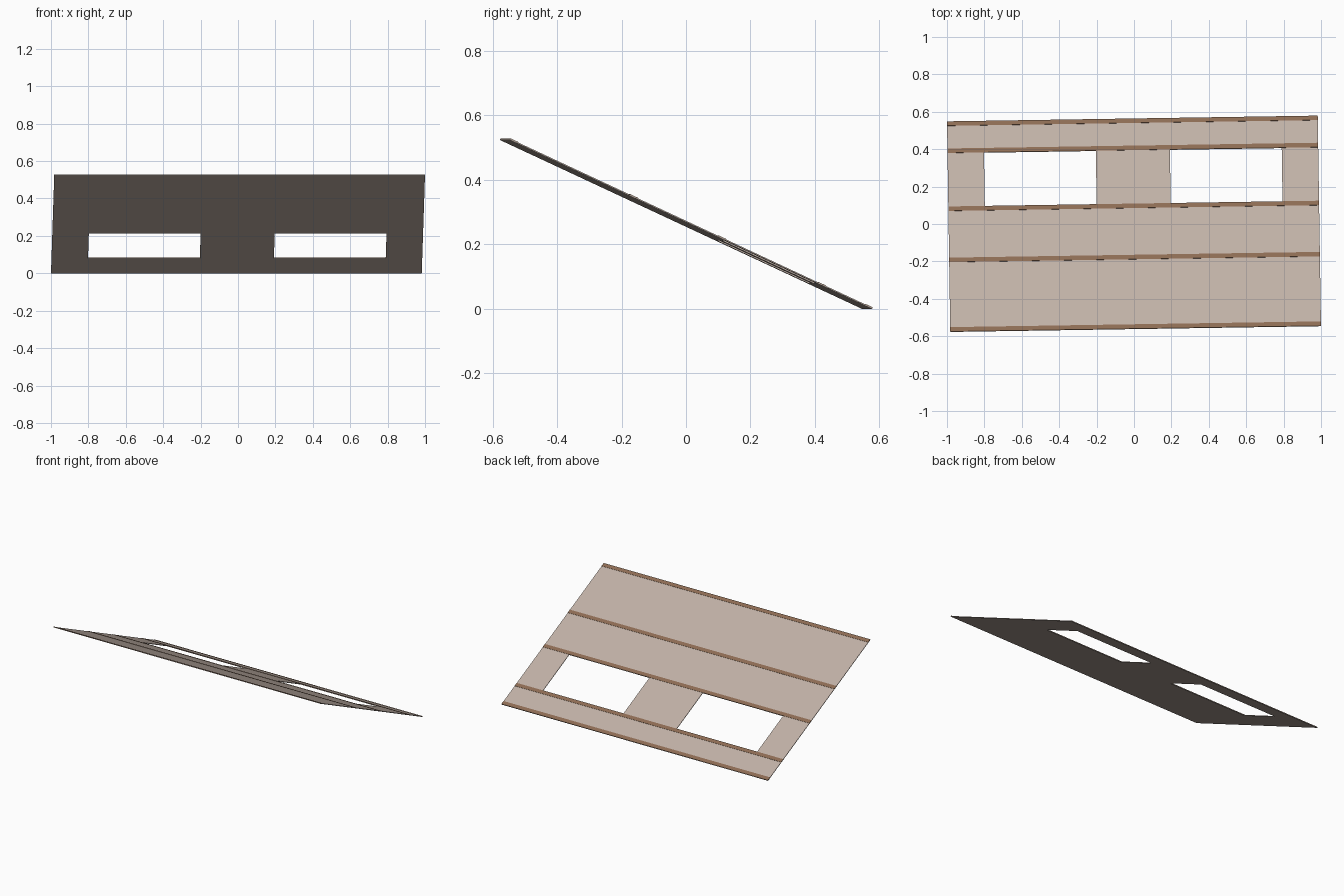
import bpy, bmesh, math
from mathutils import Matrix

if "Cube" in bpy.data.objects:
    bpy.data.objects.remove(bpy.data.objects["Cube"])

HALF_W, HALF_L = 0.9912, 0.62      # half width, half length along the slope
THICK, STRIP_H, STRIP_W = 0.004, 0.0015, 0.026
TILT = math.radians(25)

# Slope and slight turn shared by every part; low edge rests on z = 0
PLACE = (Matrix.Translation((0, 0, HALF_L * math.sin(TILT)))
         @ Matrix.Rotation(0.0155, 4, 'Z') @ Matrix.Rotation(-TILT, 4, 'X'))


def material(name, rgb):
    m = bpy.data.materials.new(name)
    m.diffuse_color = (*rgb, 1)
    m.use_nodes = True
    m.node_tree.nodes["Principled BSDF"].inputs["Base Color"].default_value = m.diffuse_color
    return m


PANEL = material("pale_taupe", (0.53, 0.44, 0.385))
BROWN = material("wood_brown", (0.27, 0.152, 0.088))


def slab(name, xs, ys, z, height, mat, is_hole=lambda x, y: False):
    """Grid of cells in slope coordinates, minus holes, extruded to a slab."""
    bm = bmesh.new()
    grid = [[bm.verts.new((x, y, z)) for y in ys] for x in xs]
    for i in range(len(xs) - 1):
        for j in range(len(ys) - 1):
            if not is_hole((xs[i] + xs[i + 1]) / 2, (ys[j] + ys[j + 1]) / 2):
                bm.faces.new((grid[i][j], grid[i + 1][j],
                              grid[i + 1][j + 1], grid[i][j + 1]))
    ext = bmesh.ops.extrude_face_region(bm, geom=bm.faces[:], use_keep_orig=True)
    for g in ext["geom"]:
        if isinstance(g, bmesh.types.BMVert):
            g.co.z += height
    bmesh.ops.recalc_face_normals(bm, faces=bm.faces[:])
    bm.transform(PLACE)
    me = bpy.data.meshes.new(name)
    bm.to_mesh(me)
    bm.free()
    me.materials.append(mat)
    ob = bpy.data.objects.new(name, me)
    bpy.context.collection.objects.link(ob)
    return ob


# Sloping roof panel with two mirrored openings
HOLE_X, HOLE_Y = (0.198, 0.796), (0.118, 0.434)
slab("roof_panel",
     [-HALF_W, -HOLE_X[1], -HOLE_X[0], HOLE_X[0], HOLE_X[1], HALF_W],
     [-HALF_L, *HOLE_Y, HALF_L], 0, THICK, PANEL,
     lambda x, y: HOLE_X[0] < abs(x) < HOLE_X[1] and HOLE_Y[0] < y < HOLE_Y[1])

# Brown battens across the upper side
for n, y in enumerate((-HALF_L, -0.21, HOLE_Y[0] - STRIP_W, HOLE_Y[1], HALF_L - STRIP_W)):
    slab(f"batten_{n + 1}", [-HALF_W, HALF_W], [y, y + STRIP_W],
         THICK, STRIP_H, BROWN)
